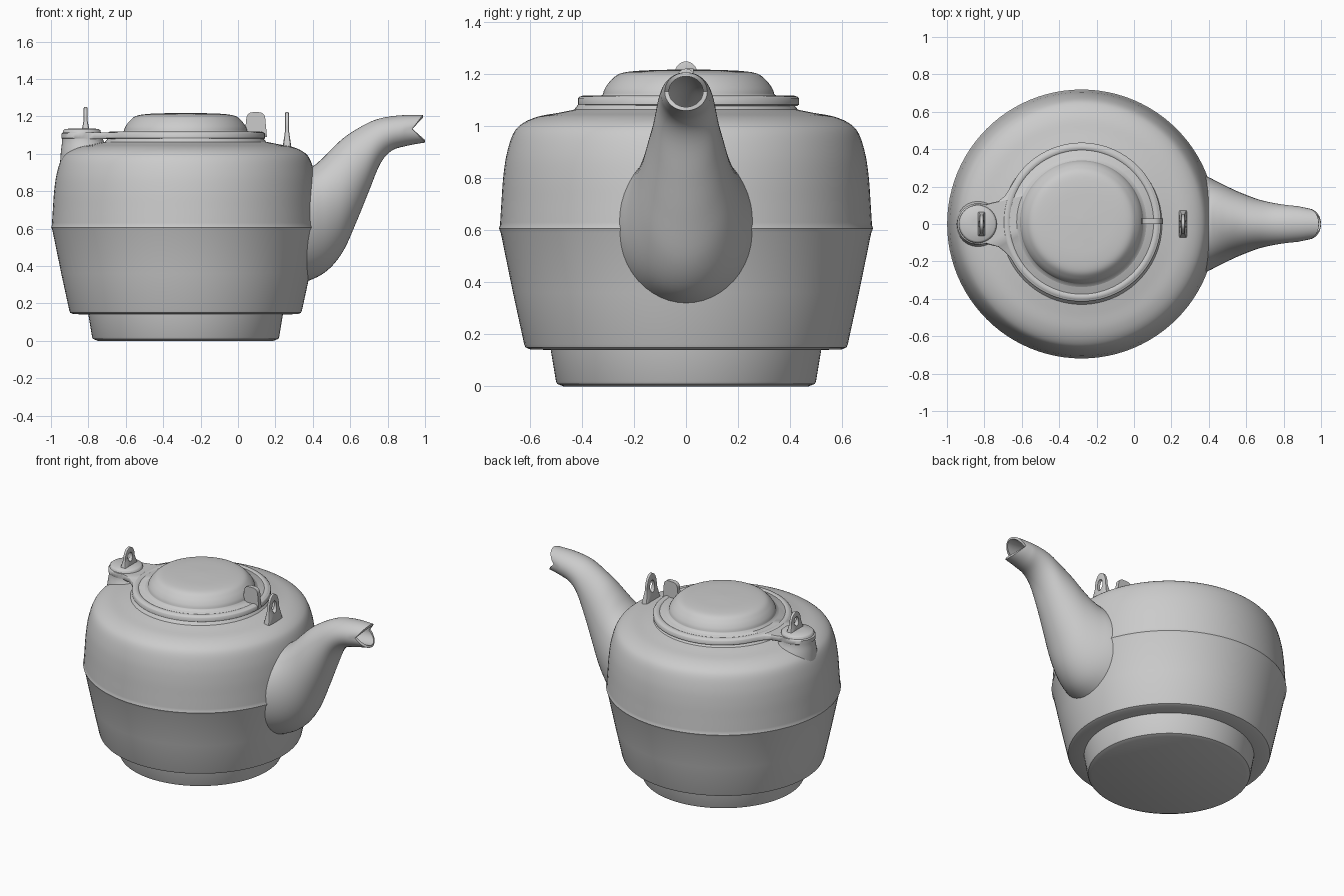
import bpy, bmesh
from math import sin, cos, pi, radians

if "Cube" in bpy.data.objects:
    bpy.data.objects.remove(bpy.data.objects["Cube"])

CX, LY = -0.28, 0.01   # body axis, lid offset


def finish(bm, name, angle=35):
    bmesh.ops.remove_doubles(bm, verts=bm.verts, dist=1e-5)
    bmesh.ops.recalc_face_normals(bm, faces=bm.faces)
    me = bpy.data.meshes.new(name)
    bm.to_mesh(me)
    bm.free()
    me.polygons.foreach_set("use_smooth", [True] * len(me.polygons))
    me.set_sharp_from_angle(angle=radians(angle))
    ob = bpy.data.objects.new(name, me)
    bpy.context.collection.objects.link(ob)
    return ob


def smooth(pts, n=5):
    """Catmull-Rom through tuples of any size."""
    out = []
    for i in range(len(pts) - 1):
        p = [pts[max(0, min(len(pts) - 1, i + k))] for k in (-1, 0, 1, 2)]
        for s in range(n):
            t = s / n
            out.append(tuple(0.5 * (2 * b + (c - a) * t + (2 * a - 5 * b + 4 * c - d) * t * t
                                    + (3 * b - a - 3 * c + d) * t ** 3) for a, b, c, d in zip(*p)))
    return out + [pts[-1]]


def loft(rings, name, angle=35, caps=True, closed=False):
    bm = bmesh.new()
    vs = [[bm.verts.new(p) for p in r] for r in rings]
    n = len(vs[0])
    pairs = list(zip(vs, vs[1:])) + ([(vs[-1], vs[0])] if closed else [])
    for a, b in pairs:
        for i in range(n):
            j = (i + 1) % n
            bm.faces.new((a[i], a[j], b[j], b[i]))
    if caps and not closed:
        bm.faces.new(vs[0])
        bm.faces.new(vs[-1])
    return finish(bm, name, angle)


def circle(cx, cy, z, r, n=96):
    return [(cx + r * cos(2 * pi * i / n), cy + r * sin(2 * pi * i / n), z) for i in range(n)]


def lathe(profile, name, cy=0, angle=35):
    return loft([circle(CX, cy, z, r) for r, z in profile], name, angle)


# Body: stepped foot, flared lower wall, belly ridge, rounded shoulder, neck
shoulder = smooth([(.715, .62), (.71, .70), (.703, .80), (.69, .89), (.665, .97), (.63, 1.01),
                   (.57, 1.037), (.49, 1.052), (.43, 1.064)])
lathe([(.47, 0), (.495, .01), (.50, .02), (.52, .14), (.60, .143), (.617, .15), (.622, .162),
       (.665, .36), (.712, .59), (.719, .607)] + shoulder + [(.41, 1.09)], "body")

# Lid flange with a rounded hinge tab at the back
outline = [(CX + .425 * cos(radians(a)), LY + .425 * sin(radians(a))) for a in range(-144, 145, 4)]
outline += [(-.662, .195), (-.69, .15), (-.725, .122), (-.77, .112)]
outline += [(-.835 + .11 * cos(radians(a)), .11 * sin(radians(a))) for a in range(70, 291, 10)]
outline += [(-.77, -.112), (-.725, -.122), (-.69, -.15), (-.662, -.18)]


def shrink(z, s):
    return [(CX + (x - CX) * s, y * s, z) for x, y in outline]


loft([shrink(1.078, .98), shrink(1.083, 1), shrink(1.108, 1), shrink(1.114, .985)], "lid_flange", 50)

# Lid: rim bead, groove and dome
bead = [(.40 + .022 * cos(a * pi / 6), 1.103 + .016 * sin(a * pi / 6)) for a in range(7)]
dome = smooth([(.33, 1.122), (.322, 1.145), (.30, 1.175), (.265, 1.202), (.20, 1.213), (.10, 1.217), (.01, 1.219)])
lathe([(.422, 1.09)] + bead + [(.36, 1.108)] + dome, "lid", LY, 50)

# Hinge boss and the bulge of the body that carries it
loft([circle(-.835, 0, z, r, 40) for r, z in ((.105, 1.09), (.10, 1.125), (.09, 1.133), (.03, 1.136))], "hinge_boss", 50)
loft([circle(x, 0, z, r, 40) for x, r, z in smooth([(-.76, .19, .80), (-.79, .163, .90), (-.813, .135, 1.0),
                                                     (-.828, .113, 1.06), (-.832, .108, 1.09)])], "hinge_support")


# Flat eyelets for the handle
def eyelet(name, x0, zbase, ztop, w):
    h = (ztop - zbase) / 2
    zc = zbase + h
    n = 40
    sect = [(1, -1), (1, 1), (.85, 1.25), (0, 1.25), (0, -1.25), (.85, -1.25)]
    rings = []
    for f, side in sect:
        ring = []
        for i in range(n):
            a = 2 * pi * i / n
            flare = 1 + .45 * max(0, -sin(a))
            ou, oz = w * cos(a) * flare, zc + h * sin(a)
            if sin(a) < 0:
                ou = w * cos(a) / max(abs(cos(a)), .35) * (1 + .45 * -sin(a))
            iu, iz = .45 * w * cos(a), zc + .12 * h + .42 * h * sin(a)
            u, z = iu + (ou - iu) * f, iz + (oz - iz) * f
            thick = .010 + .014 * max(0, (zc - z) / h)
            ring.append((x0 + side * thick * .8, u, z))
        rings.append(ring)
    loft(rings, name, 50, closed=True)


eyelet("rear_eyelet", -.815, 1.11, 1.25, .05)
eyelet("front_eyelet", .262, 1.03, 1.222, .052)

# Upright thumb tab on the lid rim
bm = bmesh.new()
bmesh.ops.create_cube(bm, size=1)
for v in bm.verts:
    top = v.co.z > 0
    v.co = (.095 + v.co.x * (.095 if top else .12), LY + .005 + v.co.y * .028, 1.222 if top else 1.09)
bmesh.ops.bevel(bm, geom=[e for e in bm.edges if abs(e.verts[0].co.x - e.verts[1].co.x) < .02
                          and abs(e.verts[0].co.z - e.verts[1].co.z) < .01
                          and e.verts[0].co.z > 1.2], offset=.03, segments=6, profile=.5, affect='EDGES')
finish(bm, "lid_tab", 50)

# Spout sections: lower x, lower z, upper x, upper z, half width
path = smooth([(.24, .29, .24, .90, .30), (.36, .315, .38, .925, .262), (.47, .37, .44, .965, .222),
               (.56, .475, .50, 1.025, .185), (.635, .64, .565, 1.085, .155), (.70, .80, .64, 1.135, .13),
               (.76, .945, .725, 1.178, .113), (.82, 1.015, .805, 1.198, .102), (.90, 1.042, .895, 1.207, .093),
               (1.0, 1.06, .988, 1.207, .082)], 5)


def section(s, scale, notch):
    lx, lz, ux, uz, w = s
    ring = []
    for i in range(48):
        a = 2 * pi * i / 48
        c, q = cos(a) * scale, sin(a) * scale
        ring.append(((lx + ux) / 2 + (ux - lx) / 2 * c - notch * (1 - abs(cos(a))) ** 1,
                     w * q, (lz + uz) / 2 + (uz - lz) / 2 * c))
    return ring


def cut(i):   # V-notch at the tip fades out down the spout
    return .062 * max(0, 1 - (len(path) - 1 - i) / 6)


last = len(path) - 1
outer = [section(s, 1, cut(i)) for i, s in enumerate(path)]
inner = [section(path[i], .8, cut(i)) for i in range(last, 12, -1)]
loft(outer + inner, "spout", 40)
